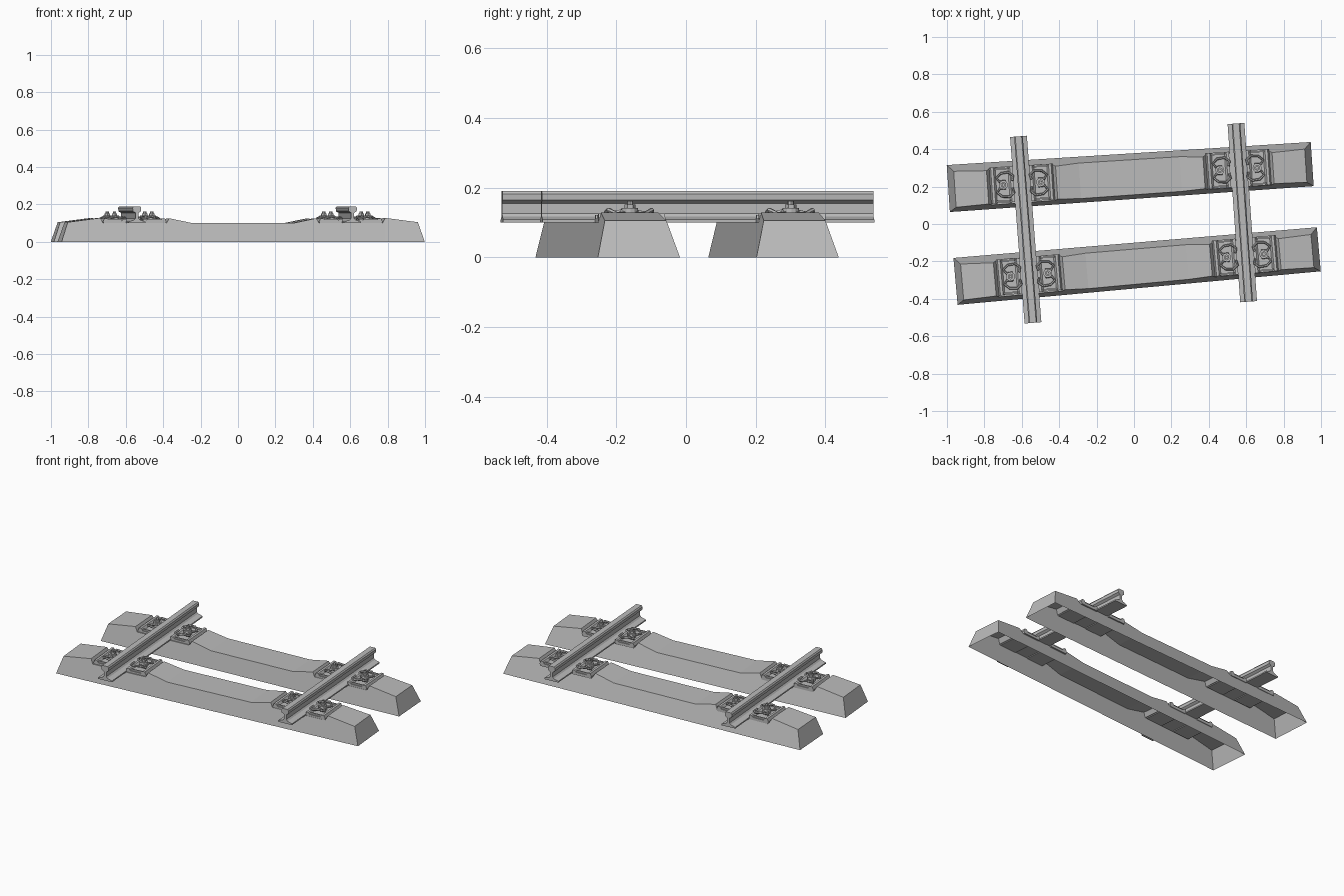
import bpy, bmesh
from math import radians, cos, sin, pi
from mathutils import Matrix, Vector

cube = bpy.data.objects.get("Cube")
if cube:
    bpy.data.objects.remove(cube, do_unlink=True)

# Single plain grey
grey = bpy.data.materials.new("concrete grey")
grey.use_nodes = True
colour = (0.5, 0.5, 0.5, 1)
grey.diffuse_color = colour
grey.node_tree.nodes["Principled BSDF"].inputs["Base Color"].default_value = colour


def finish(bm, name, matrix):
    bmesh.ops.recalc_face_normals(bm, faces=bm.faces)
    mesh = bpy.data.meshes.new(name)
    bm.to_mesh(mesh)
    bm.free()
    mesh.materials.append(grey)
    obj = bpy.data.objects.new(name, mesh)
    obj.matrix_world = matrix
    bpy.context.collection.objects.link(obj)
    return obj


def prism(bm, outline, start, end):
    """Extrude an (x, z) outline along y."""
    rings = [[bm.verts.new((x, y, z)) for x, z in outline] for y in (start, end)]
    n = len(outline)
    for i in range(n):
        j = (i + 1) % n
        bm.faces.new((rings[0][i], rings[0][j], rings[1][j], rings[1][i]))
    for ring in rings:
        bm.faces.new(ring)


def cylinder(bm, sides, radius, low, high, x):
    bmesh.ops.create_cone(bm, cap_ends=True, segments=sides, radius1=radius, radius2=radius,
                          depth=high - low, matrix=Matrix.Translation((x, 0, (low + high) / 2)))


def place(x, y, degrees):
    return Matrix.Translation((x, y, 0)) @ Matrix.Rotation(radians(degrees), 4, "Z")


# Sleeper: open-bottomed shell lofted along its length, with two sunken rail seats
HALF = 0.975
half_top = [(0.94, 0.105), (0.765, 0.128), (0.75, 0.1), (0.41, 0.1), (0.395, 0.126), (0.27, 0.1)]
top_line = [(-x, z) for x, z in half_top] + half_top[::-1]


def sleeper(name, matrix):
    bm = bmesh.new()
    rows = []
    for i, (x, z) in enumerate(top_line):
        base_x = HALF * (1 if x > 0 else -1) if i in (0, len(top_line) - 1) else x
        width = 0.122 - 0.004 * x
        rows.append([bm.verts.new(p) for p in (
            (base_x, -width, 0), (x, -width + 0.22 * z, z),
            (x, width - 0.34 * z, z), (base_x, width, 0))])
    for a, b in zip(rows, rows[1:]):
        for k in range(3):
            bm.faces.new((a[k], b[k], b[k + 1], a[k + 1]))
    bm.faces.new(rows[0])
    bm.faces.new(rows[-1])
    return finish(bm, name, matrix)


# Fastening: guide plate with lips, spring clip and bolt; local +x points away from the rail
plate_outline = [(0.045, 0.095), (0.165, 0.095), (0.17, 0.108), (0.162, 0.126), (0.148, 0.126),
                 (0.138, 0.112), (0.07, 0.112), (0.06, 0.122), (0.045, 0.122)]
clip_path = [(0.052, 0.02, 0.132), (0.045, 0.045, 0.126), (0.07, 0.066, 0.13), (0.11, 0.062, 0.136),
             (0.135, 0.04, 0.124), (0.12, 0.018, 0.124), (0.088, 0.02, 0.134)]


def spring_clip(bm, sign):
    """Six-sided bar swept along the bent clip path."""
    points = [Vector((x, sign * y, z)) for x, y, z in clip_path]
    rings = []
    for i, p in enumerate(points):
        along = (points[min(i + 1, len(points) - 1)] - points[max(i - 1, 0)]).normalized()
        side = along.cross(Vector((0, 0, 1))).normalized()
        up = side.cross(along)
        rings.append([bm.verts.new(p + 0.0065 * (side * cos(a * pi / 3) + up * sin(a * pi / 3)))
                      for a in range(6)])
    for a, b in zip(rings, rings[1:]):
        for k in range(6):
            m = (k + 1) % 6
            bm.faces.new((a[k], a[m], b[m], b[k]))
    bm.faces.new(rings[0])
    bm.faces.new(rings[-1])


def fastening(name, matrix):
    bm = bmesh.new()
    prism(bm, plate_outline, -0.096, 0.096)
    # Raised end ribs of the guide plate
    for y in (-0.09, 0.082):
        prism(bm, [(0.06, 0.11), (0.15, 0.11), (0.142, 0.121), (0.07, 0.121)], y, y + 0.008)
    for sign in (-1, 1):
        spring_clip(bm, sign)
    cylinder(bm, 12, 0.024, 0.11, 0.141, 0.1)
    cylinder(bm, 6, 0.016, 0.141, 0.152, 0.1)
    cylinder(bm, 8, 0.009, 0.152, 0.162, 0.1)
    return finish(bm, name, matrix)


for label, matrix in (("front", place(0.017, -0.221, 5.05)), ("back", place(-0.02, 0.255, 3.85))):
    sleeper(label + "_sleeper", matrix)
    for side, seat in (("right", -0.58), ("left", 0.58)):
        for part, turn in (("outer", seat < 0), ("inner", seat > 0)):
            fastening(f"{label}_{side}_{part}_fastening",
                      matrix @ place(seat, 0, 180 if turn else 0))

# Rails: foot, web and head profile extruded along y
half_rail = [(0.045, 0.1), (0.045, 0.108), (0.016, 0.117), (0.008, 0.126), (0.008, 0.155),
             (0.022, 0.164), (0.023, 0.182), (0.017, 0.19)]
rail_outline = half_rail + [(-x, z) for x, z in half_rail[::-1]]
for name, x, y, angle, length in (("right_rail", -0.579, -0.03, 4.46, 1.0),
                                  ("left_rail", 0.579, 0.061, 4.06, 0.955)):
    bm = bmesh.new()
    prism(bm, rail_outline, -length / 2, length / 2)
    finish(bm, name, place(x, y, angle))
